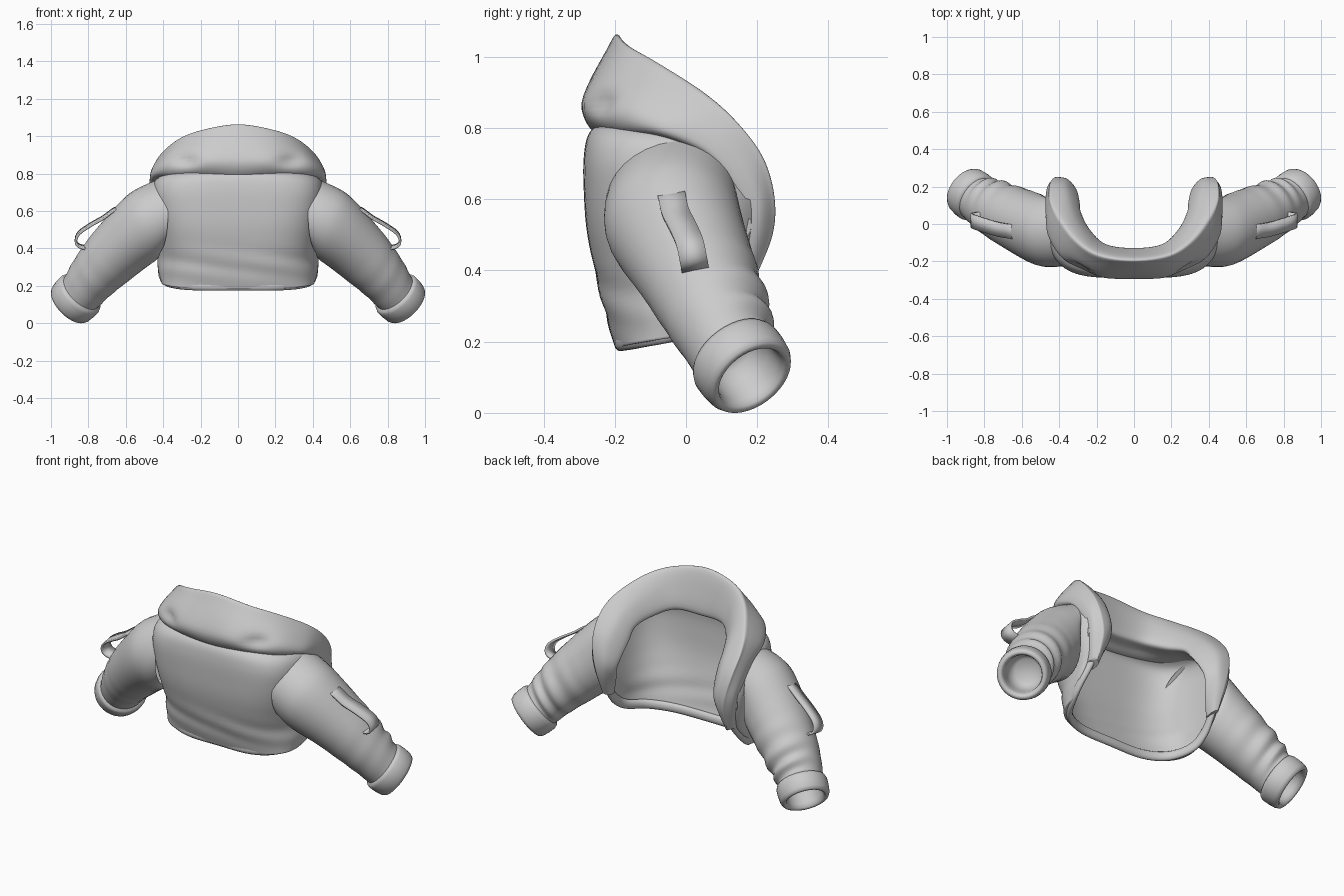
import bpy, bmesh, math
from mathutils import Vector as V

if "Cube" in bpy.data.objects:
    bpy.data.objects.remove(bpy.data.objects["Cube"])

grey = bpy.data.materials.new("light_grey_cloth")
grey.diffuse_color = (0.6, 0.6, 0.6, 1)
grey.use_nodes = True
grey.node_tree.nodes["Principled BSDF"].inputs["Base Color"].default_value = grey.diffuse_color


def spline(pts, n, closed=False):
    """Smooth curve through the points, n steps per span."""
    k, out = len(pts), []
    get = (lambda i: pts[i % k]) if closed else (lambda i: pts[min(max(i, 0), k - 1)])
    for i in range(k if closed else k - 1):
        a, b, c, d = (get(i + j) for j in (-1, 0, 1, 2))
        for s in range(n):
            t = s / n
            out.append(0.5 * (2 * b + (c - a) * t + (2 * a - 5 * b + 4 * c - d) * t * t
                              + (3 * b - a - 3 * c + d) * t ** 3))
    if not closed:
        out.append(pts[-1].copy())
    return out


def smooth_rows(rows, n):
    """Interpolate between rows of points with the same count."""
    cols = [spline(list(c), n) for c in zip(*rows)]
    return [list(r) for r in zip(*cols)]


def loft(name, rows, closed=False, caps=(False, False), solid=0, mirror=False):
    bm = bmesh.new()
    g = [[bm.verts.new(p) for p in r] for r in rows]
    m = len(g[0])
    for a, b in zip(g, g[1:]):
        for j in range(m if closed else m - 1):
            k = (j + 1) % m
            bm.faces.new((a[j], a[k], b[k], b[j]))
    for flag, r in zip(caps, (g[0], g[-1])):
        if flag:
            bm.faces.new(r)
    bmesh.ops.recalc_face_normals(bm, faces=bm.faces)
    me = bpy.data.meshes.new(name)
    bm.to_mesh(me)
    bm.free()
    me.materials.append(grey)
    ob = bpy.data.objects.new(name, me)
    bpy.context.collection.objects.link(ob)
    if solid:
        md = ob.modifiers.new("thickness", "SOLIDIFY")
        md.thickness, md.offset = solid, 0
    if mirror:
        ob.modifiers.new("mirror", "MIRROR")
    bpy.ops.object.select_all(action="DESELECT")
    ob.select_set(True)
    bpy.context.view_layer.objects.active = ob
    bpy.ops.object.shade_smooth_by_angle(angle=math.radians(50))
    return ob


def both_sides(stations):
    """Mirror a list of point rows that starts on the centre line."""
    flip = [[V((-p.x, p.y, p.z)) for p in r] for r in stations[:0:-1]]
    return flip + stations


def ring(c, normal, ru, rv, n=32):
    d = V(normal).normalized()
    u = V((0, 0, 1)).cross(d).normalized()
    v = d.cross(u)
    return [V(c) + u * ru * math.cos(a) + v * rv * math.sin(a)
            for a in (2 * math.pi * i / n for i in range(n))]


# Body shell: U-shaped rows (z back, z front, half width, y back, y front, roundness)
body_rows = [(.185, .22, .40, -.19, .00, .72), (.25, .30, .42, -.21, .08, .68),
             (.35, .40, .425, -.235, .15, .62), (.50, .50, .44, -.268, .18, .53),
             (.62, .60, .455, -.278, .18, .49), (.72, .68, .458, -.278, .14, .50),
             (.785, .75, .435, -.262, .08, .58), (.825, .79, .36, -.21, .02, .72)]
rows = []
for zb, zf, w, yb, yf, e in body_rows:
    r = []
    for i in range(-28, 29):
        t = abs(i) / 28 * math.pi / 2
        s, c = math.sin(t) ** e, max(0, math.cos(t)) ** e
        r.append(V((math.copysign(w * s, i), yf - (yf - yb) * c, zb + (zf - zb) * (1 - c))))
    rows.append(r)
rows = smooth_rows(rows, 6)
for r in rows:                       # soft drape folds near the waist
    for p in r:
        fade = math.exp(-((p.z - .32) / .08) ** 2)
        p.y += .004 * fade * math.sin(p.z * 50 + p.x * 9)
loft("jacket_body", rows, solid=.018)

# Rolled collar: lower edge, outer bulge, top rim, inner roll, inner edge
collar = [((0, -.25, .78), (0, -.293, .87), (0, -.188, 1.06), (0, -.15, .95), (0, -.13, .82)),
          ((.2, -.235, .79), (.2, -.28, .87), (.19, -.16, 1.03), (.17, -.125, .94), (.15, -.11, .82)),
          ((.35, -.18, .79), (.37, -.19, .86), (.31, -.075, .98), (.265, -.035, .89), (.24, -.03, .78)),
          ((.44, -.07, .78), (.455, -.06, .82), (.40, .05, .90), (.33, .08, .83), (.285, .06, .74)),
          ((.46, .05, .73), (.472, .06, .77), (.44, .14, .82), (.35, .16, .76), (.29, .11, .68)),
          ((.46, .12, .65), (.472, .15, .69), (.44, .215, .72), (.36, .215, .68), (.30, .16, .61)),
          ((.45, .15, .57), (.462, .20, .60), (.42, .248, .61), (.355, .24, .58), (.315, .185, .54)),
          ((.44, .15, .48), (.445, .20, .50), (.40, .243, .50), (.36, .225, .49), (.335, .165, .46)),
          ((.42, .13, .37), (.42, .165, .375), (.40, .19, .37), (.38, .17, .36), (.38, .12, .35))]
rows = []
for st in collar:
    b, o, t, m, i = (V(p) for p in st)
    crown = o.lerp(t, .72)
    crown += (crown - i).normalized() * .014 * min(1, (t - o).length / .15)
    rows.append(spline([b, o, crown, t, m, i, (b + i) / 2], 6, True))
rows = smooth_rows(both_sides(rows), 6)
for r in rows:                       # pinched dents in the back of the collar
    for p in r:
        f = math.exp(-((abs(p.x) - .28) / .06) ** 2 - ((p.z - .87) / .03) ** 2)
        p.y += .03 * f * min(1, max(0, (-.15 - p.y) / .05))
loft("collar", rows, closed=True, caps=(True, True))

# Hem band around the lower edge, rising into the collar ends
hem = [(0, -.185, .20), (.2, -.178, .20), (.33, -.12, .21), (.395, -.01, .235),
       (.412, .07, .295), (.405, .135, .375), (.40, .17, .43)]
path = both_sides([[V(p)] for p in hem])
path = [r[0] for r in smooth_rows(path, 5)]
rows = []
for i, p in enumerate(path):
    d = path[min(i + 1, len(path) - 1)] - path[max(i - 1, 0)]
    rows.append(ring(p, d, .017, .026, 14))
loft("hem_band", rows, closed=True, caps=(True, True))

# Sleeves with creases that get stronger toward the cuff, mostly on the inner bend
AX = V((.69, .27, -.67)).normalized()
CUFF = V((.62, .48, -.62)).normalized()
rows = [ring((.425, -.04, .575), (1, -.27, 0), .193, .195),
        ring((.51, -.03, .515), (.9, 0, -.4), .192, .19),
        ring((.635, .03, .395), AX, .168, .165),
        ring((.77, .095, .255), AX, .145, .138),
        ring((.85, .142, .15), CUFF, .118, .118)]
rows = smooth_rows(rows, 14)
for i, r in enumerate(rows):
    c = sum(r, V()) / len(r)
    k = i / (len(rows) - 1)
    for j, p in enumerate(r):
        a = 2 * math.pi * j / len(r)
        bend = .1 + .9 * max(0, math.cos(a - .3))
        amp = .010 * bend * math.exp(-((k - .76) / .17) ** 2)
        p += (p - c).normalized() * amp * math.sin(k * 46 + 2 * math.sin(a + .6))
loft("sleeve", rows, closed=True, mirror=True)

# Folded cuffs with a hollow opening: (distance along the arm, radius)
cuff = [(-.012, .116), (-.006, .132), (.01, .138), (.045, .138), (.08, .134), (.096, .126),
        (.100, .115), (.094, .104), (.07, .098), (.02, .095), (-.03, .085), (-.05, .06)]
start = V((.842, .138, .158))
loft("cuff", [ring(start + CUFF * t, CUFF, r, r, 36) for t, r in cuff], closed=True,
     caps=(False, True), mirror=True)

# Loose strap looping off each sleeve
strap = [(.60, -.045, .605), (.655, -.04, .61), (.72, -.03, .565), (.79, -.01, .525),
         (.852, .01, .48), (.866, .02, .435), (.835, .025, .408), (.74, .025, .40)]
path = spline([V(p) for p in strap], 5)
side = V((0, .038, .007))
loft("sleeve_strap", [[p - side, p + side] for p in path], solid=.012, mirror=True)

# Rolled fabric tabs holding the strap ends
for name, c in (("upper_strap_tab", (.632, -.04, .608)), ("lower_strap_tab", (.80, .025, .403))):
    loft(name, [ring(V(c) + side * t, side, r, r, 12)
                for t, r in ((-1.6, .004), (-1.2, .011), (1.2, .011), (1.6, .004))],
         closed=True, caps=(True, True), mirror=True)
